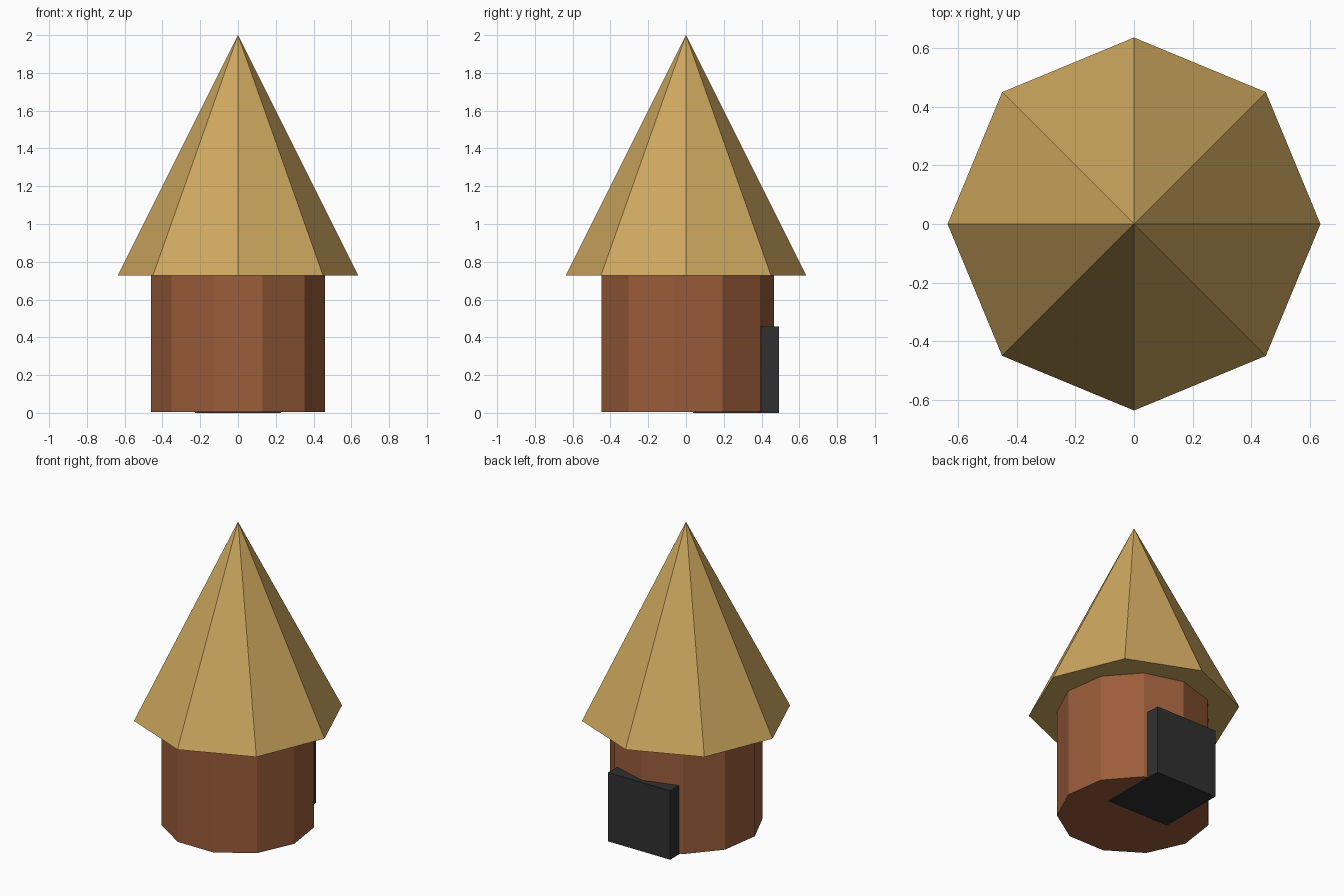
import bpy
from math import pi

if "Cube" in bpy.data.objects:
    bpy.data.objects.remove(bpy.data.objects["Cube"])


def paint(obj, name, rgb):
    obj.name = name
    mat = bpy.data.materials.new(name + "_colour")
    mat.diffuse_color = (*rgb, 1)
    mat.use_nodes = True
    mat.node_tree.nodes["Principled BSDF"].inputs["Base Color"].default_value = mat.diffuse_color
    obj.data.materials.append(mat)


def prism(name, sides, r_low, r_top, z_low, z_top, turn, rgb):
    """Upright flat-shaded cone or cylinder between two heights."""
    bpy.ops.mesh.primitive_cone_add(
        vertices=sides, radius1=r_low, radius2=r_top, depth=z_top - z_low,
        location=(0, 0, (z_low + z_top) / 2))
    obj = bpy.context.object
    # put the first corner at +y, whatever the primitive's start angle
    obj.rotation_euler.z = turn
    paint(obj, name, rgb)
    return obj


# Eleven-sided wall with one corner pointing to the back (+y)
prism("wall", 11, 0.465, 0.465, 0.005, 0.728, 0, (0.33, 0.11, 0.042))

# Eight-sided pointed roof with a closed underside
prism("roof", 8, 0.637, 0, 0.727, 2.0, 0, (0.62, 0.39, 0.115))

# Door block set into the back of the wall
bpy.ops.mesh.primitive_cube_add(size=1, location=(0, 0.264, 0.229))
door = bpy.context.object
door.scale = (0.456, 0.456, 0.458)
paint(door, "door", (0.03, 0.03, 0.03))
